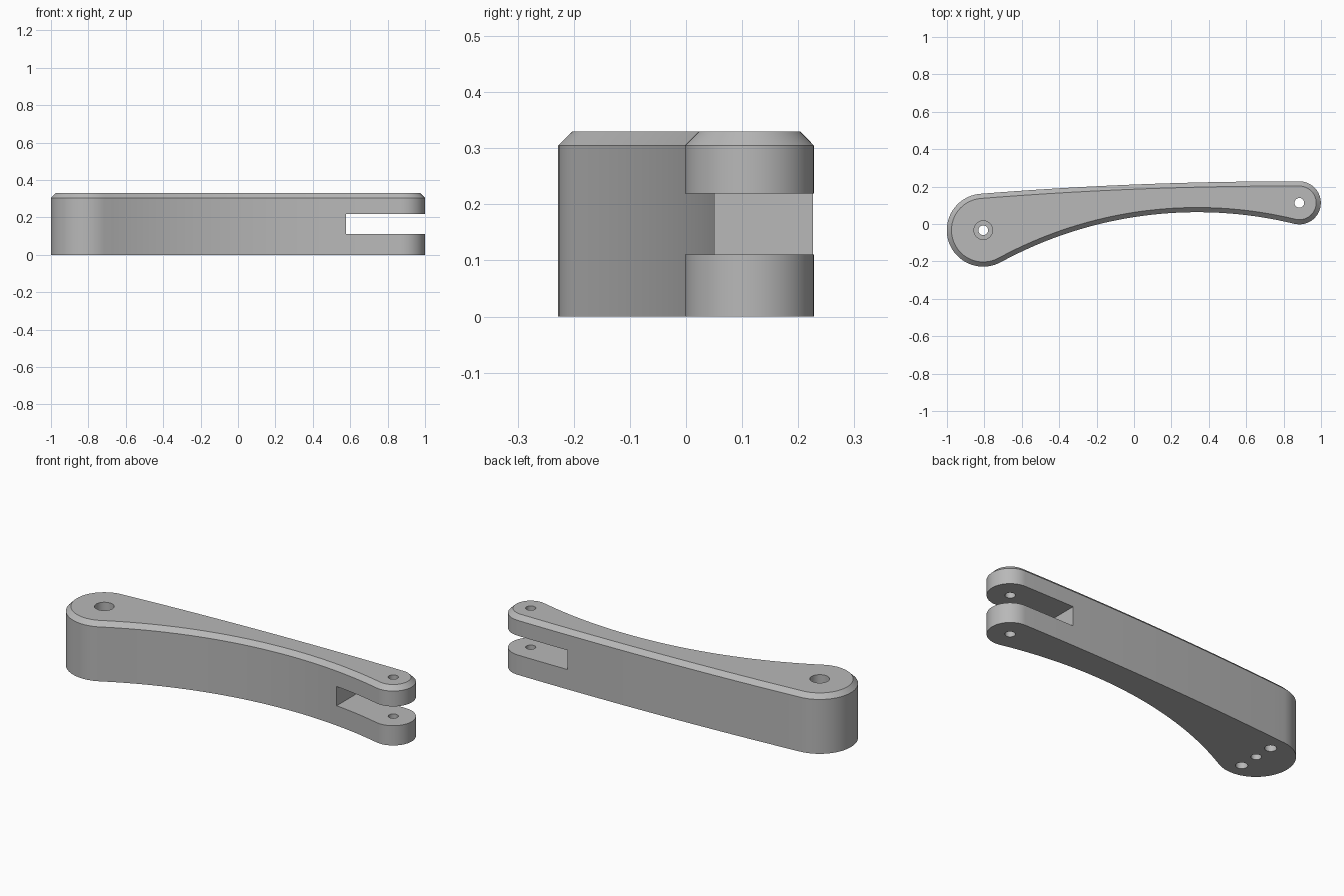
import bpy
import bmesh
from math import atan2, cos, sin, tau
from mathutils import Vector

if "Cube" in bpy.data.objects:
    bpy.data.objects.remove(bpy.data.objects["Cube"])

HEIGHT, CHAMFER = 0.33, 0.025
BIG, BIG_R = Vector((-0.806, -0.033)), 0.195       # pivot end
TIP, TIP_R = Vector((0.884, 0.113)), 0.115         # forked end
FRONT_R, BACK_R = 2.2, 20.8                        # long edge arcs

grey = bpy.data.materials.new("machined_grey")
grey.use_nodes = True
grey.diffuse_color = (0.48, 0.48, 0.48, 1)
grey.node_tree.nodes["Principled BSDF"].inputs["Base Color"].default_value = grey.diffuse_color


def arc_centre(dist_big, dist_tip):
    """Point on the front side at the given distances from both ends."""
    span = TIP - BIG
    d = span.length
    u = span / d
    a = (dist_big ** 2 - dist_tip ** 2 + d * d) / (2 * d)
    h = (dist_big ** 2 - a * a) ** 0.5
    return BIG + u * a + Vector((u.y, -u.x)) * h


front_c = arc_centre(FRONT_R + BIG_R, FRONT_R + TIP_R)
back_c = arc_centre(BACK_R - BIG_R, BACK_R - TIP_R)


def angle(a, b):
    return atan2(b.y - a.y, b.x - a.x)


def arc(centre, radius, start, end, steps):
    """Points from start angle up to, but not including, the end angle."""
    return [centre + radius * Vector((cos(t), sin(t)))
            for t in (start + (end - start) * i / steps for i in range(steps))]


def outline(inset):
    """Closed tangent outline of the arm, moved inward by inset."""
    return (arc(BIG, BIG_R - inset, angle(back_c, BIG), angle(BIG, front_c) + tau, 40)
            + arc(front_c, FRONT_R + inset, angle(front_c, BIG), angle(front_c, TIP), 32)
            + arc(TIP, TIP_R - inset, angle(TIP, front_c), angle(back_c, TIP), 36)
            + arc(back_c, BACK_R - inset, angle(back_c, TIP), angle(back_c, BIG), 24))


def finish(bm, name):
    bmesh.ops.recalc_face_normals(bm, faces=bm.faces)
    mesh = bpy.data.meshes.new(name)
    bm.to_mesh(mesh)
    bm.free()
    mesh.materials.append(grey)
    obj = bpy.data.objects.new(name, mesh)
    bpy.context.collection.objects.link(obj)
    return obj


# Arm body: straight wall with a chamfered upper rim
bm = bmesh.new()
rings = [[bm.verts.new((p.x, p.y, z)) for p in outline(inset)]
         for z, inset in ((0, 0), (HEIGHT - CHAMFER, 0), (HEIGHT, CHAMFER))]
for low, high in zip(rings, rings[1:]):
    for i in range(len(low)):
        j = (i + 1) % len(low)
        bm.faces.new((low[i], low[j], high[j], high[i]))
bm.faces.new(rings[0])
bm.faces.new(rings[-1])
arm = finish(bm, "lever_arm")
bpy.ops.object.select_all(action='DESELECT')
arm.select_set(True)
bpy.context.view_layer.objects.active = arm


def cut(bm, name):
    cutter = finish(bm, name)
    cutter.hide_render = True
    mod = arm.modifiers.new(name, 'BOOLEAN')
    mod.operation, mod.solver, mod.object = 'DIFFERENCE', 'EXACT', cutter
    bpy.ops.object.modifier_apply(modifier=name)
    bpy.data.objects.remove(cutter)


def drill(name, x, y, radius, z0, z1):
    bm = bmesh.new()
    bmesh.ops.create_cone(bm, cap_ends=True, segments=32, radius1=radius,
                          radius2=radius, depth=z1 - z0)
    bmesh.ops.translate(bm, verts=bm.verts, vec=(x, y, (z0 + z1) / 2))
    cut(bm, name)


# Fork slot
bm = bmesh.new()
bmesh.ops.create_cube(bm, size=1)
bmesh.ops.scale(bm, verts=bm.verts, vec=(0.6, 1, 0.108))
bmesh.ops.translate(bm, verts=bm.verts, vec=(0.877, 0, 0.165))
cut(bm, "fork_slot")

# Pin hole through both prongs
drill("pin_hole", TIP.x, TIP.y, 0.026, -0.1, 0.5)

# Counterbored pivot hole, with a blind hole on either side underneath
drill("pivot_hole", BIG.x, BIG.y, 0.026, -0.1, 0.5)
drill("pivot_counterbore", BIG.x, BIG.y, 0.05, 0.15, 0.5)
for side in (-1, 1):
    drill("mounting_hole", BIG.x, BIG.y + side * 0.11, 0.03, -0.1, 0.12)

bpy.ops.object.shade_smooth_by_angle(angle=0.5)
